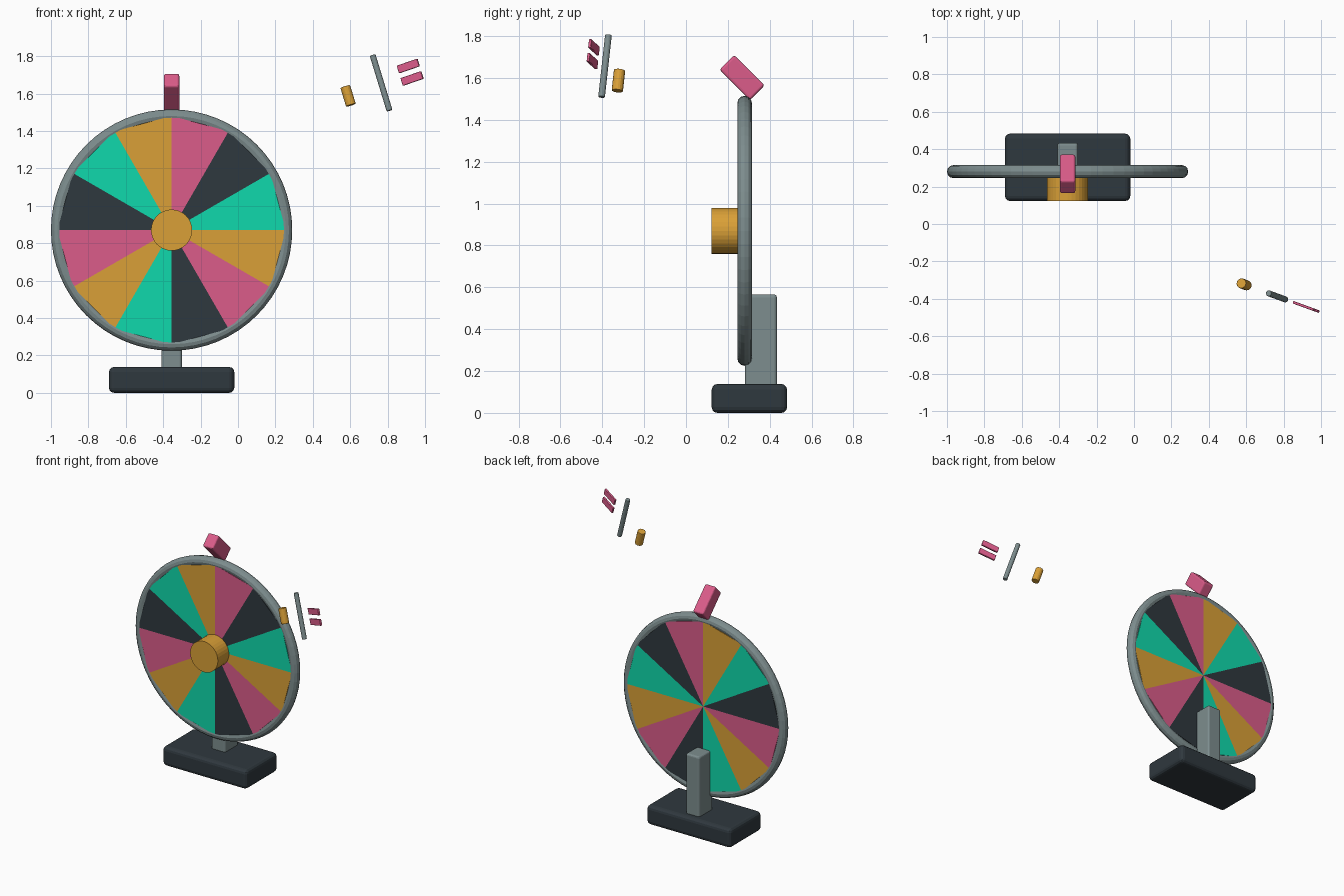
import bpy, bmesh
from math import radians, atan2, pi
from mathutils import Matrix, Vector

cube = bpy.data.objects.get("Cube")
if cube:
    bpy.data.objects.remove(cube, do_unlink=True)


def material(name, rgb):
    """Flat material from display-space 0-255 values."""
    col = [((c / 255 + 0.055) / 1.055) ** 2.4 for c in rgb] + [1.0]
    mat = bpy.data.materials.new(name)
    mat.use_nodes = True
    mat.diffuse_color = col
    mat.node_tree.nodes["Principled BSDF"].inputs["Base Color"].default_value = col
    return mat


PINK = material("pink", (219, 92, 138))
DARK = material("charcoal", (47, 56, 62))
GREEN = material("mint green", (16, 217, 172))
GOLD = material("amber", (218, 160, 55))
GRAY = material("steel gray", (125, 141, 142))


def finish(bm, name, mats, matrix, bevel=0, segments=3):
    mesh = bpy.data.meshes.new(name)
    bm.to_mesh(mesh)
    bm.free()
    for m in mats:
        mesh.materials.append(m)
    ob = bpy.data.objects.new(name, mesh)
    bpy.context.collection.objects.link(ob)
    ob.matrix_world = matrix
    if bevel:
        mod = ob.modifiers.new("rounded edges", "BEVEL")
        mod.width = bevel
        mod.segments = segments
        mod.limit_method = "ANGLE"
        mod.angle_limit = radians(40)
    return ob


def box(name, mat, size, matrix, bevel):
    bm = bmesh.new()
    bmesh.ops.create_cube(bm, size=1)
    bmesh.ops.scale(bm, vec=size, verts=bm.verts)
    return finish(bm, name, [mat], matrix, bevel)


def cylinder(name, mat, radius, depth, sides, matrix, bevel=0):
    bm = bmesh.new()
    bmesh.ops.create_cone(bm, cap_ends=True, segments=sides, radius1=radius,
                          radius2=radius, depth=depth)
    return finish(bm, name, [mat], matrix, bevel, 2)


def at(x, y, z):
    return Matrix.Translation((x, y, z))


CX, CY, CZ = -0.355, 0.28, 0.87
facing = Matrix.Rotation(radians(90), 4, "X")

# Stand
box("base", DARK, (0.67, 0.36, 0.138), at(CX, 0.303, 0.069), 0.027)
box("post", GRAY, (0.11, 0.152, 0.465), at(CX, 0.358, 0.333), 0.013)

# Wheel disc: twelve wedges coloured in a repeating cycle of four
bm = bmesh.new()
bmesh.ops.create_cone(bm, cap_ends=True, cap_tris=True, segments=12,
                      radius1=0.61, radius2=0.61, depth=0.065)
bmesh.ops.rotate(bm, matrix=facing.to_3x3(), verts=bm.verts)
for f in bm.faces:
    c = f.calc_center_median()
    f.material_index = int((atan2(c.x, c.z) % (2 * pi)) / radians(30)) % 4
finish(bm, "wheel_wedges", [PINK, DARK, GREEN, GOLD], at(CX, CY, CZ))

# Wheel rim: small ring profile spun about the wheel axis
bm = bmesh.new()
ring = bmesh.ops.create_circle(bm, segments=12, radius=0.035,
                               matrix=at(0.61, 0, 0) @ facing)
bmesh.ops.spin(bm, geom=bm.verts[:] + bm.edges[:], cent=(0, 0, 0), axis=(0, 0, 1),
               angle=2 * pi, steps=64, use_merge=True)
bmesh.ops.remove_doubles(bm, verts=bm.verts, dist=0.0005)
bmesh.ops.recalc_face_normals(bm, faces=bm.faces)
finish(bm, "wheel_rim", [GRAY], at(CX, CY, CZ) @ facing)

# Hub and pointer
cylinder("hub", GOLD, 0.11, 0.14, 32, at(CX, 0.192, CZ) @ facing)
box("pointer", PINK, (0.083, 0.206, 0.1),
    at(CX, 0.268, 1.602) @ Matrix.Rotation(radians(-45), 4, "X"), 0.012)

# Small floating pieces sharing one tilted frame
frame = (at(0.765, -0.387, 1.657) @ Matrix.Rotation(radians(-20), 4, "Z")
         @ Matrix.Rotation(radians(-18), 4, "Y"))
cylinder("floating_shaft", GRAY, 0.016, 0.312, 16, frame, 0.004)
cylinder("floating_barrel", GOLD, 0.027, 0.105, 16, frame @ at(-0.2, 0, -0.008), 0.004)
for label, z in (("upper", 0.038), ("lower", -0.032)):
    box(label + "_fin", PINK, (0.122, 0.014, 0.043), frame @ at(0.175, 0, z), 0.003)
